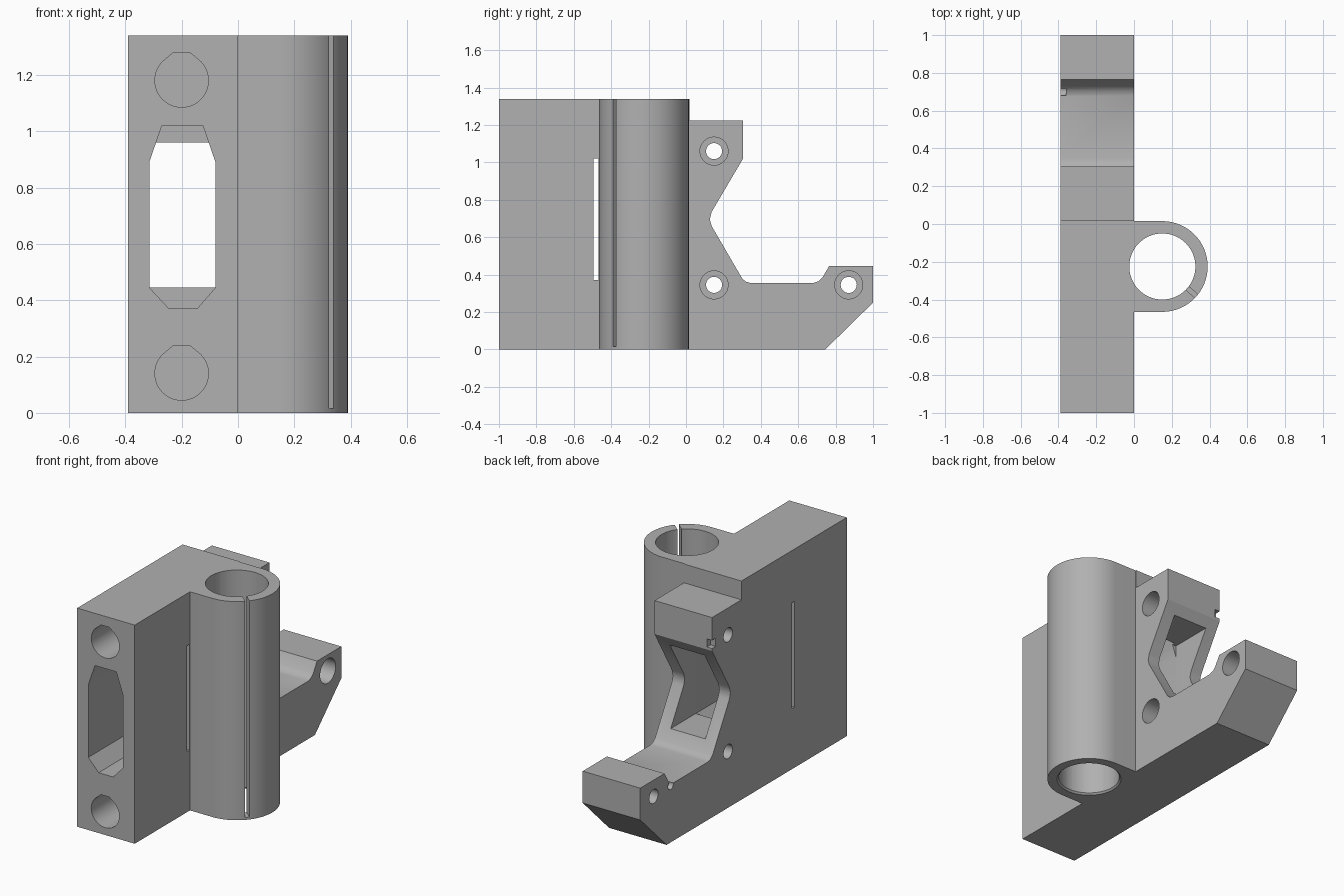
import bpy, bmesh
from math import sin, cos, pi, radians
from mathutils import Matrix, Vector

default = bpy.data.objects.get("Cube")
if default:
    bpy.data.objects.remove(default, do_unlink=True)

HEIGHT = 1.34
LEFT_X, RIGHT_X = -0.39, 0.0
TUBE = Vector((0.15, -0.225))

grey = bpy.data.materials.new("plain grey")
grey.use_nodes = True
colour = (0.44, 0.44, 0.44, 1)
grey.diffuse_color = colour
grey.node_tree.nodes["Principled BSDF"].inputs["Base Color"].default_value = colour


def prism(name, axis, points, start, end):
    """Extrude a 2D outline along one axis; the outline uses the other two in order."""
    place = {"x": lambda p, t: (t, p[0], p[1]),
             "y": lambda p, t: (p[0], t, p[1]),
             "z": lambda p, t: (p[0], p[1], t)}[axis]
    bm = bmesh.new()
    face = bm.faces.new([bm.verts.new(place(p, start)) for p in points])
    out = bmesh.ops.extrude_face_region(bm, geom=[face])
    new = [v for v in out["geom"] if isinstance(v, bmesh.types.BMVert)]
    shift = Vector(place((0, 0), end - start))
    bmesh.ops.translate(bm, verts=new, vec=shift)
    bmesh.ops.recalc_face_normals(bm, faces=bm.faces)
    mesh = bpy.data.meshes.new(name)
    bm.to_mesh(mesh)
    bm.free()
    obj = bpy.data.objects.new(name, mesh)
    bpy.context.collection.objects.link(obj)
    mesh.materials.append(grey)
    return obj


def circle(cx, cy, r, n=48, first=0, last=2 * pi):
    closed = abs(last - first - 2 * pi) < 0.001
    count = n if closed else n + 1
    return [(cx + r * cos(first + (last - first) * i / n),
             cy + r * sin(first + (last - first) * i / n)) for i in range(count)]


def rect(a, b, c, d):
    return [(a, c), (b, c), (b, d), (a, d)]


def combine(target, other, operation="DIFFERENCE"):
    other.hide_render = True
    mod = target.modifiers.new(other.name, "BOOLEAN")
    mod.object, mod.operation, mod.solver = other, operation, "EXACT"
    bpy.context.view_layer.objects.active = target
    bpy.ops.object.modifier_apply(modifier=mod.name)
    bpy.data.objects.remove(other, do_unlink=True)


# Main plate with the rear cradle
outline = [(-1, 0), (0.745, 0), (1, 0.25), (1, 0.445), (0.765, 0.445),
           (0.73, 0.385), (0.71, 0.365), (0.68, 0.355), (0.345, 0.355),
           (0.32, 0.362), (0.30, 0.38), (0.137, 0.66), (0.127, 0.695),
           (0.137, 0.735), (0.305, 1.02), (0.305, 1.225), (0.02, 1.225),
           (0.02, HEIGHT), (-1, HEIGHT)]
bracket = prism("clamp_bracket", "x", outline, LEFT_X, RIGHT_X)

# Round tube housing blended into the plate
housing = [(-0.1, TUBE.y - 0.24)] + circle(*TUBE, 0.24, 48, -pi / 2, pi / 2)
housing.append((-0.1, TUBE.y + 0.24))
combine(bracket, prism("tube_housing", "z", housing, 0, HEIGHT), "UNION")

# Tube bore with a small bevel at its bottom
combine(bracket, prism("tube_bore", "z", circle(*TUBE, 0.175, 64), -0.1, 1.5))
bevel = prism("bore_bevel", "z", circle(*TUBE, 0.195, 64), -0.01, 0.015)
for v in bevel.data.vertices:
    if v.co.z > 0:
        v.co.xy = TUBE + (v.co.xy - TUBE) * (0.17 / 0.195)
combine(bracket, bevel)

# Clamp slit through the tube wall
slit = prism("clamp_slit", "z", rect(0.12, 0.3, -0.012, 0.012), 0.015, 1.5)
slit.data.transform(Matrix.Translation((TUBE.x, TUBE.y, 0)) @ Matrix.Rotation(radians(-41), 4, "Z"))
combine(bracket, slit)

# Front window, opening into a rectangular rear port
window = [(-0.27, 1.02), (-0.125, 1.02), (-0.08, 0.89), (-0.08, 0.445),
          (-0.145, 0.37), (-0.245, 0.37), (-0.315, 0.445), (-0.315, 0.89)]
combine(bracket, prism("front_window", "y", window, -1.1, 0.02))
combine(bracket, prism("rear_port", "y", rect(-0.315, -0.08, 0.445, 0.96), 0.0, 0.5))

# Narrow slot across the plate beside the tube
combine(bracket, prism("side_slot", "x", rect(-0.495, -0.468, 0.37, 1.02), -0.5, 0.02))

# Blind teardrop sockets in the front face
for z in (0.14, 1.18):
    socket = circle(-0.2, z, 0.095, 36, radians(135), radians(405))
    socket += [(-0.172, z + 0.1), (-0.228, z + 0.1)]
    combine(bracket, prism("front_socket", "y", socket, -1.1, -0.1))

# Cross holes with counterbores on the tube side
for y, z in ((0.15, 1.06), (0.15, 0.345), (0.87, 0.345)):
    combine(bracket, prism("cross_hole", "x", circle(y, z, 0.043, 32), -0.5, 0.1))
    combine(bracket, prism("counterbore", "x", circle(y, z, 0.075, 40), -0.12, 0.1))

# Small wire notches in the outer face
combine(bracket, prism("wire_hole", "x", circle(0.705, 0.35, 0.026, 20), -0.5, -0.36))
combine(bracket, prism("wire_notch", "x", rect(0.27, 0.35, 1.035, 1.085), -0.5, -0.355))

bpy.ops.object.select_all(action="DESELECT")
bracket.select_set(True)
bpy.context.view_layer.objects.active = bracket
bpy.ops.object.shade_smooth_by_angle(angle=radians(30))
